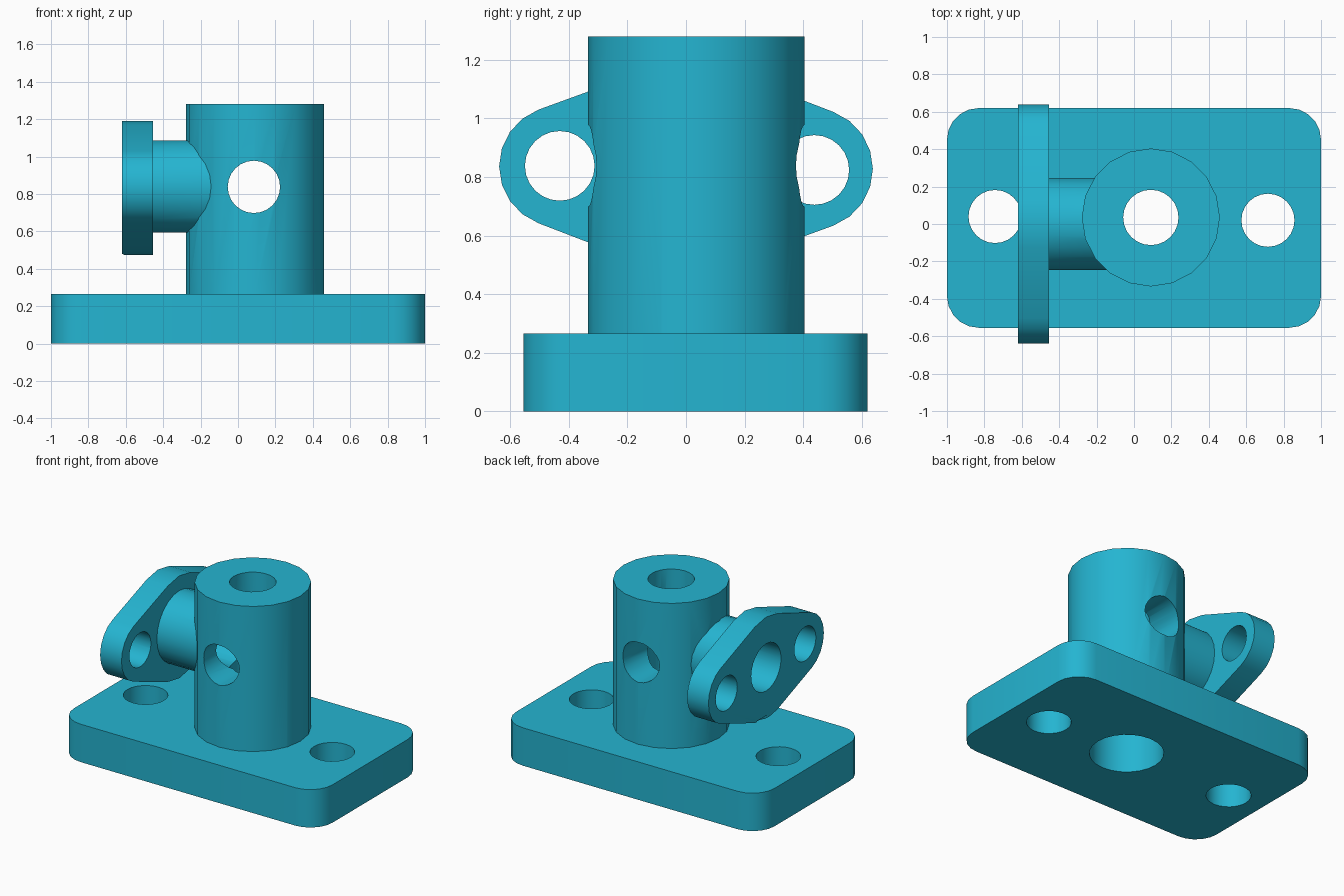
import bpy, bmesh
from math import sin, cos, asin, degrees, radians

if "Cube" in bpy.data.objects:
    bpy.data.objects.remove(bpy.data.objects["Cube"])

mat = bpy.data.materials.new("teal_blue")
mat.diffuse_color = (0.018, 0.46, 0.64, 1)
mat.use_nodes = True
mat.node_tree.nodes["Principled BSDF"].inputs["Base Color"].default_value = mat.diffuse_color


def arc(cu, cv, r, a0, a1, n):
    """Points of an arc, both ends included, angles in degrees."""
    return [(cu + r * cos(radians(a0 + (a1 - a0) * i / n)),
             cv + r * sin(radians(a0 + (a1 - a0) * i / n))) for i in range(n + 1)]


def prism(name, pts, axis, lo, hi):
    """Extrude a closed profile along an axis from lo to hi."""
    place = {"X": lambda u, v, w: (w, u, v),
             "Y": lambda u, v, w: (u, w, v),
             "Z": lambda u, v, w: (u, v, w)}[axis]
    bm = bmesh.new()
    a = [bm.verts.new(place(u, v, lo)) for u, v in pts]
    b = [bm.verts.new(place(u, v, hi)) for u, v in pts]
    bm.faces.new(a)
    bm.faces.new(b)
    for i in range(len(pts)):
        j = (i + 1) % len(pts)
        bm.faces.new((a[i], a[j], b[j], b[i]))
    bmesh.ops.recalc_face_normals(bm, faces=bm.faces)
    me = bpy.data.meshes.new(name)
    bm.to_mesh(me)
    bm.free()
    me.materials.append(mat)
    ob = bpy.data.objects.new(name, me)
    bpy.context.collection.objects.link(ob)
    return ob


def rod(name, cu, cv, r, axis, lo, hi, n=24):
    return prism(name, arc(cu, cv, r, 0, 360, n)[:-1], axis, lo, hi)


def combine(target, tool, operation):
    """Boolean the tool into the target, then discard the tool."""
    tool.hide_render = True
    mod = target.modifiers.new("join", "BOOLEAN")
    mod.operation, mod.solver, mod.object = operation, "EXACT", tool
    bpy.context.view_layer.objects.active = target
    bpy.ops.object.modifier_apply(modifier=mod.name)
    bpy.data.objects.remove(tool)


CX, CY = 0.09, 0.035      # column axis
FY, FZ = 0.0, 0.832       # flange centre
FR, ER, EY = 0.358, 0.207, 0.431   # flange middle radius, end radius, end offset

# Base plate with rounded corners
R, Y0, Y1 = 0.17, -0.555, 0.62
base_profile = []
for k, (u, v) in enumerate([(1 - R, Y1 - R), (R - 1, Y1 - R), (R - 1, Y0 + R), (1 - R, Y0 + R)]):
    base_profile += arc(u, v, R, 90 * k, 90 * k + 90, 5)
bracket = prism("flanged_bracket", base_profile, "Z", 0, 0.265)

# Upright column and side boss
combine(bracket, rod("column", CX, CY, 0.369, "Z", 0.1, 1.28, 20), "UNION")
combine(bracket, rod("boss", 0.0, 0.84, 0.247, "X", -0.54, CX, 24), "UNION")

# Diamond flange: middle circle and two end circles joined by tangents
t = 90 - degrees(asin((FR - ER) / EY))
flange_profile = (arc(FY + EY, FZ - 0.004, ER, -t, t, 8) + arc(FY, FZ, FR, t, 180 - t, 2)
                  + arc(FY - EY, FZ + 0.004, ER, 180 - t, 180 + t, 8)
                  + arc(FY, FZ, FR, 180 + t, 360 - t, 2))
combine(bracket, prism("flange", flange_profile, "X", -0.62, -0.455), "UNION")

# Bores: stepped column bore, cross hole, boss bore, bolt holes
cutters = [
    rod("column_bore", CX, CY, 0.148, "Z", 0.2, 1.5),
    rod("lower_bore", CX, CY, 0.235, "Z", -0.2, 0.53),
    rod("cross_hole", 0.085, 0.838, 0.14, "Y", -0.6, 0.8),
    rod("boss_bore", 0.0, 0.838, 0.165, "X", -0.8, CX - 0.02),
    rod("base_hole_left", -0.743, 0.04, 0.142, "Z", -0.2, 0.5),
    rod("base_hole_right", 0.716, 0.02, 0.142, "Z", -0.2, 0.5),
    rod("flange_hole_front", -0.431, 0.838, 0.119, "X", -0.8, -0.3),
    rod("flange_hole_back", 0.438, 0.824, 0.119, "X", -0.8, -0.3),
]
for c in cutters:
    combine(bracket, c, "DIFFERENCE")

# Smooth walls with crisp rims
bracket.select_set(True)
bpy.context.view_layer.objects.active = bracket
bpy.ops.object.shade_smooth_by_angle(angle=radians(32))
